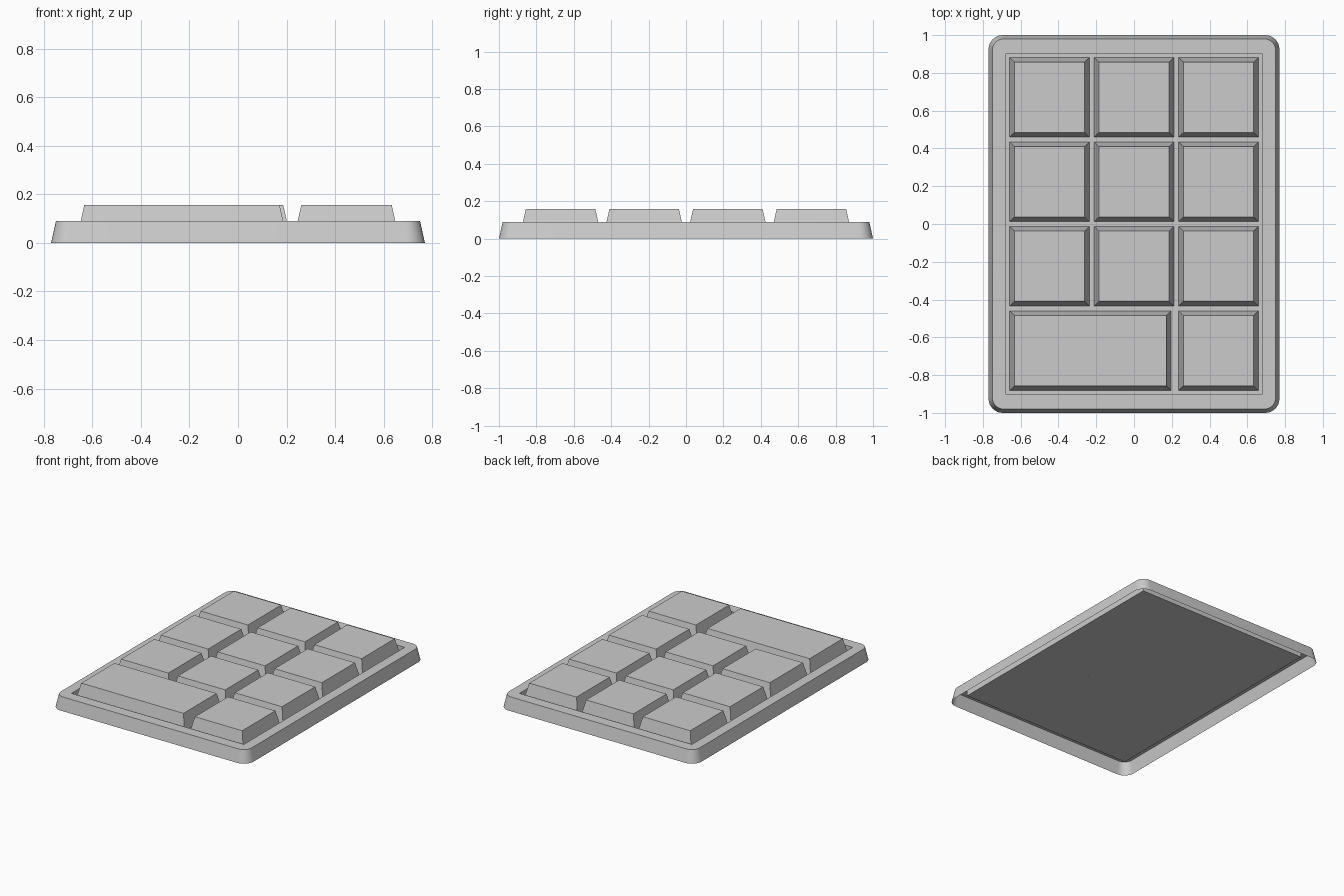
import bpy
import bmesh
import math

default_cube = bpy.data.objects.get("Cube")
if default_cube:
    bpy.data.objects.remove(default_cube, do_unlink=True)

GREY = (0.6, 0.6, 0.6, 1.0)
grey = bpy.data.materials.new("plain_grey")
grey.use_nodes = True
grey.diffuse_color = GREY
grey.node_tree.nodes["Principled BSDF"].inputs["Base Color"].default_value = GREY

FLOOR_Z, RIM_Z, KEY_Z = 0.045, 0.09, 0.157
PITCH, HALF_KEY, KEY_TAPER = 0.447, 0.211, 0.025


def rounded_loop(bm, hx, hy, radius, z, steps=8):
    """Counter-clockwise rounded rectangle; radius 0 stacks the corner points."""
    loop = []
    for corner, (sx, sy) in enumerate([(1, 1), (-1, 1), (-1, -1), (1, -1)]):
        for i in range(steps + 1):
            a = math.pi / 2 * (corner + i / steps)
            loop.append(bm.verts.new((sx * (hx - radius) + radius * math.cos(a),
                                      sy * (hy - radius) + radius * math.sin(a), z)))
    return loop


def skin(bm, loops):
    """Join successive loops with quads and close the last one."""
    for low, high in zip(loops, loops[1:]):
        for i in range(len(low)):
            j = (i + 1) % len(low)
            bm.faces.new((low[i], low[j], high[j], high[i]))
    bm.faces.new(loops[-1])


def finish(bm, name):
    bmesh.ops.remove_doubles(bm, verts=bm.verts, dist=0.0005)
    mesh = bpy.data.meshes.new(name)
    bm.to_mesh(mesh)
    bm.free()
    mesh.materials.append(grey)
    obj = bpy.data.objects.new(name, mesh)
    bpy.context.collection.objects.link(obj)
    return obj


def make_key(name, x0, x1, y0, y1):
    """Tapered key cap standing on the tray floor, open underneath."""
    bm = bmesh.new()
    loops = []
    for inset, z in ((0, FLOOR_Z), (KEY_TAPER, KEY_Z)):
        loops.append([bm.verts.new((x, y, z)) for x, y in (
            (x0 + inset, y0 + inset), (x1 - inset, y0 + inset),
            (x1 - inset, y1 - inset), (x0 + inset, y1 - inset))])
    skin(bm, loops)
    return finish(bm, name)


# Thin tray: sloping outer wall, flat rim, square recess and its floor
bm = bmesh.new()
skin(bm, [
    rounded_loop(bm, 0.77, 1.0, 0.075, 0),
    rounded_loop(bm, 0.75, 0.98, 0.06, RIM_Z),
    rounded_loop(bm, 0.678, 0.903, 0, RIM_Z),
    rounded_loop(bm, 0.678, 0.903, 0, FLOOR_Z),
])
tray = finish(bm, "tray")
bpy.ops.object.select_all(action="DESELECT")
tray.select_set(True)
bpy.context.view_layer.objects.active = tray
bpy.ops.object.shade_smooth_by_angle(angle=math.radians(30))

# Grid of keys; the front row has one wide key in place of two
for row in range(4):
    cy = (row - 1.5) * PITCH
    y0, y1 = cy - HALF_KEY, cy + HALF_KEY
    for col in range(3):
        cx = (col - 1) * PITCH
        if row == 0 and col == 0:
            make_key("wide_key", cx - HALF_KEY, 0.196, y0, y1)
        elif row > 0 or col == 2:
            make_key(f"key_row{row + 1}_column{col + 1}",
                     cx - HALF_KEY, cx + HALF_KEY, y0, y1)
